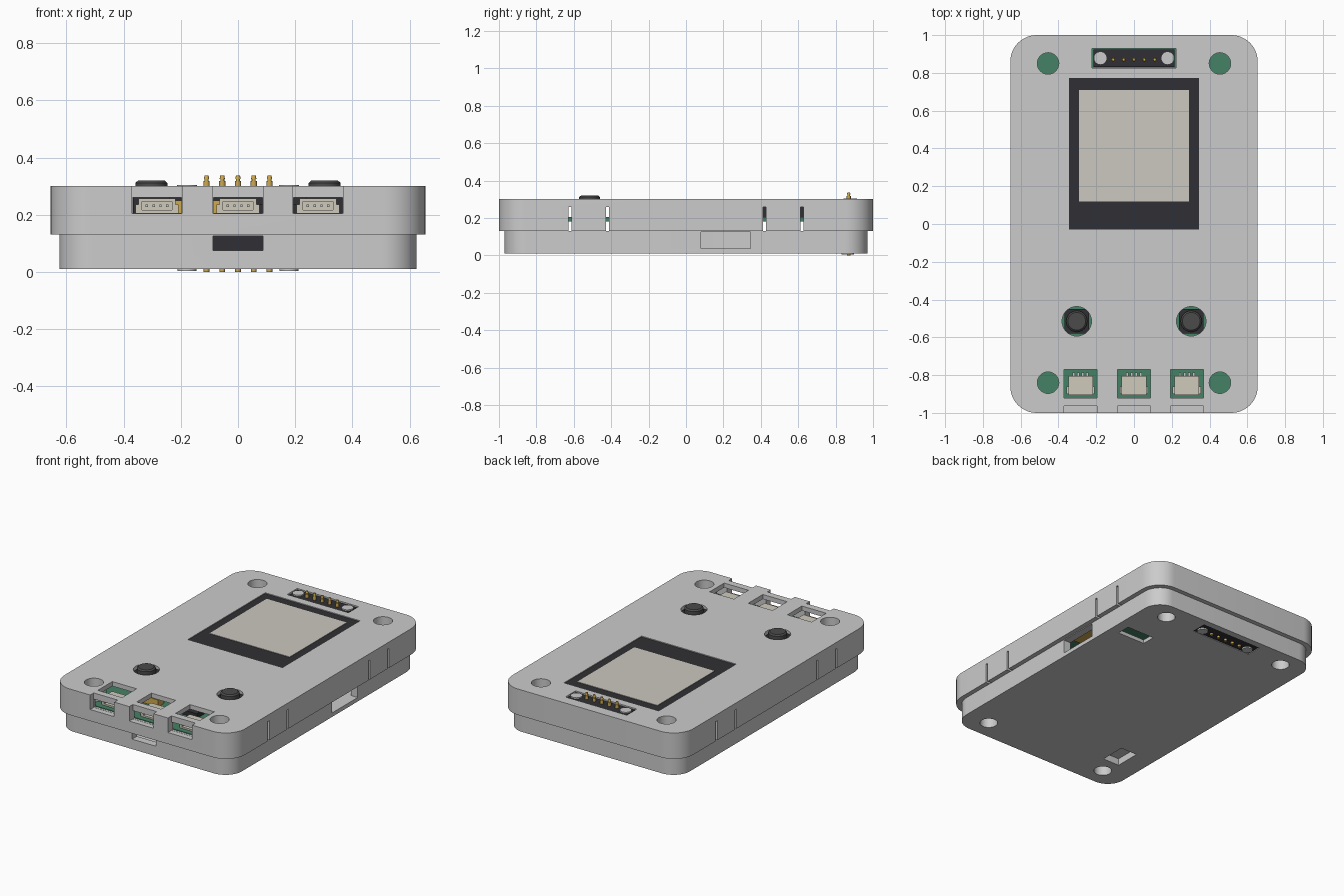
import bpy, bmesh, math
from mathutils import Matrix

if "Cube" in bpy.data.objects:
    bpy.data.objects.remove(bpy.data.objects["Cube"])


def material(name, col):
    m = bpy.data.materials.new(name)
    m.diffuse_color = (*col, 1)
    m.use_nodes = True
    m.node_tree.nodes["Principled BSDF"].inputs["Base Color"].default_value = m.diffuse_color
    return m


GREEN = material("board_green", (0.06, 0.22, 0.13))
BLACK = material("black_plastic", (0.03, 0.03, 0.035))
DARK = material("dark_rubber", (0.07, 0.07, 0.07))
CREAM = material("cream", (0.62, 0.59, 0.5))
GLASS = material("display_grey", (0.6, 0.58, 0.53))
GOLD = material("gold", (0.62, 0.4, 0.08))
SILVER = material("silver", (0.6, 0.6, 0.62))


def finish(name, bm, mat):
    bmesh.ops.recalc_face_normals(bm, faces=bm.faces)
    me = bpy.data.meshes.new(name)
    bm.to_mesh(me)
    bm.free()
    ob = bpy.data.objects.new(name, me)
    bpy.context.collection.objects.link(ob)
    if mat:
        me.materials.append(mat)
    return ob


def box(name, x0, x1, y0, y1, z0, z1, mat=None):
    bm = bmesh.new()
    bmesh.ops.create_cube(bm, size=1)
    bmesh.ops.scale(bm, vec=(x1 - x0, y1 - y0, z1 - z0), verts=bm.verts)
    bmesh.ops.translate(bm, vec=((x0 + x1) / 2, (y0 + y1) / 2, (z0 + z1) / 2), verts=bm.verts)
    return finish(name, bm, mat)


def cyl(name, x, y, r, z0, z1, mat=None, r_top=None, n=32):
    bm = bmesh.new()
    bmesh.ops.create_cone(bm, cap_ends=True, segments=n, radius1=r, radius2=r if r_top is None else r_top,
                          depth=z1 - z0, matrix=Matrix.Translation((x, y, (z0 + z1) / 2)))
    return finish(name, bm, mat)


def slab(name, hx, hy, r, z0, z1, mat=None, n=12):
    """Rounded rectangle extruded upward."""
    bm = bmesh.new()
    ring = []
    for k, (sx, sy) in enumerate([(1, 1), (-1, 1), (-1, -1), (1, -1)]):
        for i in range(n + 1):
            a = math.pi / 2 * (k + i / n)
            ring.append(bm.verts.new((sx * (hx - r) + r * math.cos(a), sy * (hy - r) + r * math.sin(a), z0)))
    f = bm.faces.new(ring)
    ext = bmesh.ops.extrude_face_region(bm, geom=[f])
    bmesh.ops.translate(bm, vec=(0, 0, z1 - z0), verts=[g for g in ext["geom"] if isinstance(g, bmesh.types.BMVert)])
    return finish(name, bm, mat)


def combine(target, tools, op="DIFFERENCE"):
    bpy.context.view_layer.objects.active = target
    for t in tools:
        m = target.modifiers.new("bool", "BOOLEAN")
        m.operation, m.solver, m.object = op, "EXACT", t
        bpy.ops.object.modifier_apply(modifier=m.name)
        bpy.data.objects.remove(t)


SCREWS = [(x, y) for x in (-0.455, 0.455) for y in (0.85, -0.84)]
PORTS = (-0.283, 0, 0.28)
BUTTONS = (-0.303, 0.303)
PINS = [-0.11 + 0.055 * i for i in range(5)]

# upper shell: hollow cover with screw bosses and openings
upper = slab("upper_shell", 0.655, 1.0, 0.14, 0.13, 0.30)
combine(upper, [slab("c", 0.603, 0.948, 0.09, 0.1, 0.27)])
combine(upper, [cyl("b", x, y, 0.075, 0.206, 0.28) for x, y in SCREWS], "UNION")
cuts = [cyl("c", x, y, 0.057, 0.19, 0.35) for x, y in SCREWS]
cuts += [cyl("c", x, -0.515, 0.078, 0.2, 0.35) for x in BUTTONS]
cuts += [box("c", -0.343, 0.343, -0.03, 0.772, 0.2, 0.35),
         box("c", -0.222, 0.222, 0.825, 0.93, 0.2, 0.35)]
for x in PORTS:
    cuts += [box("c", x - 0.088, x + 0.088, -0.92, -0.77, 0.207, 0.35),
             box("c", x - 0.087, x + 0.087, -1.1, -0.964, 0.205, 0.35),
             box("c", x - 0.086, x + 0.086, -1.1, -0.8, 0.206, 0.26)]
for s in (-1, 1):
    for y in (-0.62, -0.42, 0.42, 0.62):
        cuts.append(box("c", s * 0.63 - 0.05, s * 0.63 + 0.05, y - 0.008, y + 0.008, 0.1, 0.258))
combine(upper, cuts)

# lower shell: tray with blind screw pockets, side slots and floor windows
lower = slab("lower_shell", 0.625, 0.97, 0.12, 0.01, 0.13)
combine(lower, [slab("c", 0.575, 0.92, 0.08, 0.035, 0.2)])
combine(lower, [cyl("b", x, y, 0.075, 0.02, 0.175) for x, y in SCREWS], "UNION")
combine(lower, [box("b", -0.51, -0.34, -0.75, -0.53, 0.02, 0.07)], "UNION")
cuts = [cyl("c", x, y, 0.054, -0.05, 0.1) for x, y in SCREWS]
cuts += [box("c", 0.55, 0.7, 0.08, 0.345, 0.036, 0.125),
         box("c", -0.087, 0.087, -1.1, -0.9, 0.075, 0.126),
         box("c", -0.222, 0.222, 0.825, 0.93, -0.05, 0.1),
         box("c", 0.355, 0.555, 0.515, 0.605, -0.05, 0.1),
         box("c", -0.485, -0.365, -0.725, -0.555, -0.05, 0.055)]
combine(lower, cuts)

# circuit board and small parts on it
slab("circuit_board", 0.595, 0.94, 0.09, 0.18, 0.205, GREEN)
box("capacitor", -0.22, -0.06, -0.74, -0.68, 0.205, 0.25, GOLD)
box("chip", 0.06, 0.22, -0.74, -0.66, 0.205, 0.235, BLACK)
box("side_contact", 0.44, 0.57, 0.1, 0.33, 0.135, 0.18, GOLD)

# display
box("display_frame", -0.343, 0.343, -0.03, 0.772, 0.206, 0.295, BLACK)
box("display_panel", -0.29, 0.29, 0.12, 0.71, 0.28, 0.298, GLASS)

# magnetic pin connectors, top and bottom
box("top_connector", -0.214, 0.214, 0.832, 0.923, 0.205, 0.295, BLACK)
box("bottom_connector", -0.22, 0.22, 0.827, 0.928, 0.013, 0.18, BLACK)
for x in (-0.178, 0.178):
    cyl("top_magnet", x, 0.878, 0.035, 0.28, 0.303, SILVER)
    cyl("bottom_magnet", x, 0.865, 0.033, 0.004, 0.03, SILVER)
for x in PINS:
    cyl("pin_collar", x, 0.87, 0.011, 0.28, 0.318, GOLD, n=16)
    cyl("pin_tip", x, 0.87, 0.007, 0.318, 0.325, GOLD, n=16)
    cyl("pin_head", x, 0.87, 0.0095, 0.325, 0.337, GOLD, 0.007, n=16)
    cyl("bottom_pin", x, 0.87, 0.01, 0.0, 0.03, GOLD, n=16)

# push buttons
for x in BUTTONS:
    box("button_base", x - 0.065, x + 0.065, -0.58, -0.45, 0.205, 0.285, BLACK)
    cyl("button_cap", x, -0.515, 0.056, 0.28, 0.311, DARK)
    cyl("button_top", x, -0.515, 0.056, 0.311, 0.319, DARK, 0.047)

# cable sockets with an open front, side tabs and contacts
for x in PORTS:
    socket = box("cable_socket", x - 0.065, x + 0.065, -0.905, -0.805, 0.205, 0.256, CREAM)
    combine(socket, [box("c", x - 0.052, x + 0.052, -1, -0.83, 0.216, 0.246)])
    for s in (-1, 1):
        box("socket_tab", x + s * 0.069 - 0.006, x + s * 0.069 + 0.006, -0.9, -0.86, 0.205, 0.235, CREAM)
    for i in range(4):
        px = x - 0.036 + 0.024 * i
        box("socket_contact", px - 0.004, px + 0.004, -0.89, -0.83, 0.227, 0.235, SILVER)
        box("socket_leg", px - 0.006, px + 0.006, -0.81, -0.785, 0.205, 0.235, SILVER)

bpy.ops.object.select_all(action="SELECT")
bpy.context.view_layer.objects.active = upper
bpy.ops.object.shade_smooth_by_angle(angle=math.radians(30))
